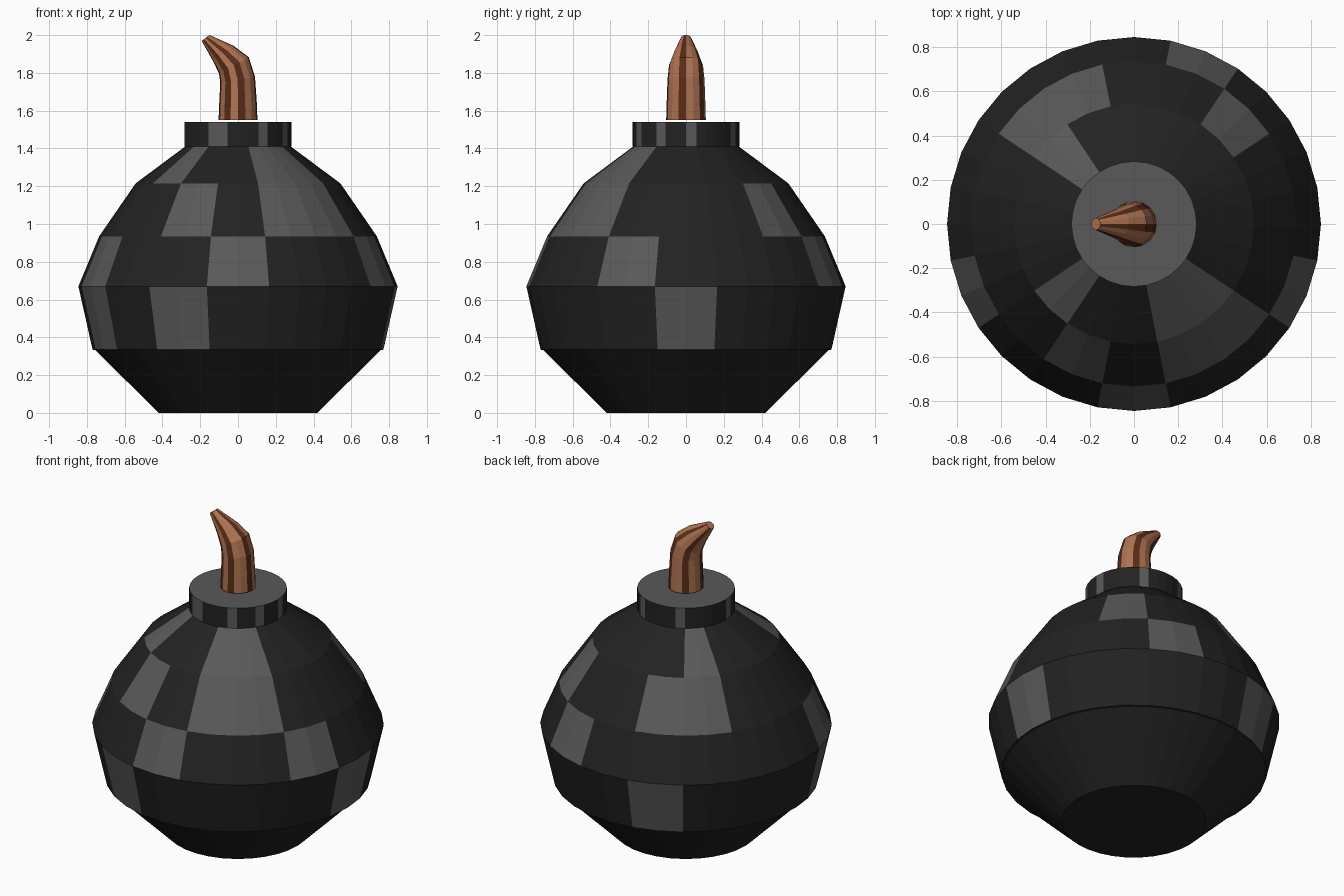
import bpy, bmesh
from math import sin, cos, pi

if "Cube" in bpy.data.objects:
    bpy.data.objects.remove(bpy.data.objects["Cube"])


def material(name, rgb):
    m = bpy.data.materials.new(name)
    m.diffuse_color = (*rgb, 1)
    m.use_nodes = True
    m.node_tree.nodes["Principled BSDF"].inputs["Base Color"].default_value = m.diffuse_color
    return m


dark = material("dark_iron", (0.016, 0.016, 0.016))
light = material("worn_iron", (0.10, 0.10, 0.10))
copper = material("fuse_copper", (0.42, 0.17, 0.085))
brown = material("fuse_brown", (0.10, 0.025, 0.008))


def loft(name, rings, mats, pick):
    """Skin a list of point rings, cap both ends; pick(row, side) gives the material slot."""
    bm = bmesh.new()
    loops = [[bm.verts.new(p) for p in ring] for ring in rings]
    n = len(loops[0])
    for row, (a, b) in enumerate(zip(loops, loops[1:])):
        for i in range(n):
            j = (i + 1) % n
            f = bm.faces.new((a[i], a[j], b[j], b[i]))
            f.material_index = pick(row, i)
    bm.faces.new(loops[0][::-1]).material_index = pick(-1, 0)
    bm.faces.new(loops[-1]).material_index = pick(len(rings), 0)
    mesh = bpy.data.meshes.new(name)
    bm.to_mesh(mesh)
    bm.free()
    for m in mats:
        mesh.materials.append(m)
    ob = bpy.data.objects.new(name, mesh)
    bpy.context.collection.objects.link(ob)
    return ob


def ring(r, z, n=32):
    # first vertex starts half a patch (11.25 degrees) before +x
    return [(r * cos(2 * pi * i / n - pi / 16), r * sin(2 * pi * i / n - pi / 16), z)
            for i in range(n)]


# body: faceted shell with worn patches, each two facets wide (16 per row)
profile = [(0.42, 0), (0.755, 0.332), (0.77, 0.335), (0.845, 0.67),
           (0.735, 0.935), (0.542, 1.215), (0.28, 1.41)]
patches = {2: {0, 5, 9, 11}, 3: {3, 9, 12, 15},
           4: {2, 5, 6, 11, 13, 14}, 5: {6, 10, 13, 14}}
loft("body", [ring(r, z) for r, z in profile], [dark, light],
     lambda row, i: int(i // 2 in patches.get(row, ())))

# neck: short cylinder with a worn top
neck_worn = {1, 6, 11, 17, 22, 23, 27, 30}
loft("neck", [ring(0.283, 1.41), ring(0.283, 1.54)], [dark, light],
     lambda row, i: int(row == 2 or (row == 0 and i in neck_worn)))


# fuse: tapering tube bending toward -x; x, z, radius across, radius in y, tilt
def tilted(x, z, r, ry, t, n=16):
    return [(x + r * cos(a) * cos(t), ry * sin(a), z + r * cos(a) * sin(t))
            for a in (2 * pi * i / n for i in range(n))]


path = [(0, 1.55, 0.103, 0.105, 0), (0, 1.65, 0.099, 0.102, 0.03),
        (-0.002, 1.765, 0.093, 0.098, 0.15), (-0.022, 1.84, 0.09, 0.09, 0.5),
        (-0.077, 1.902, 0.068, 0.065, 0.65), (-0.172, 1.985, 0.026, 0.027, 0.65)]
loft("fuse", [tilted(*p) for p in path], [copper, brown],
     lambda row, i: int(i in {2, 5, 8, 10, 12, 15}))
